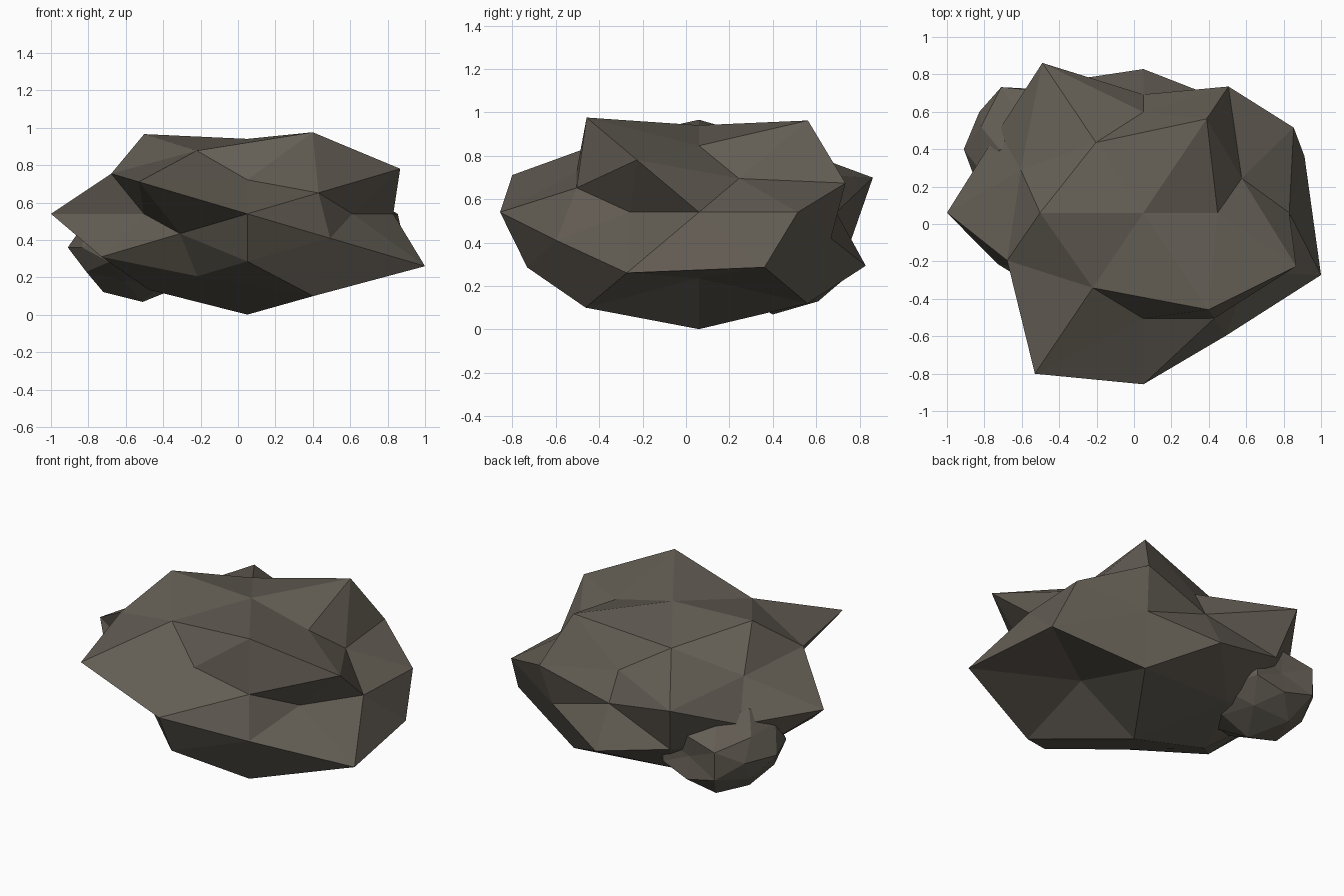
import bpy, bmesh
from mathutils import Vector

if "Cube" in bpy.data.objects:
    bpy.data.objects.remove(bpy.data.objects["Cube"])

# Direction families of a once-subdivided icosahedron (42 points, 80 faces)
FAMILIES = {
    "X": (1, 0, 0), "Y": (0, 1, 0), "Z": (0, 0, 1),
    "A": (.5257, 0, .8507), "B": (0, .8507, .5257), "C": (.8507, .5257, 0),
    "D": (.309, .5, .809), "E": (.809, .309, .5), "F": (.5, .809, .309),
}


def signs(c):
    return (1, -1) if c else (1,)


def make_rock(name, centre, scale, radii, mat):
    """Hull of unit directions, then each point pushed in or out along its ray."""
    bm = bmesh.new()
    lengths = []
    for key, (x, y, z) in FAMILIES.items():
        r = iter(radii[key])
        for sx in signs(x):
            for sy in signs(y):
                for sz in signs(z):
                    v = bm.verts.new(Vector((x * sx, y * sy, z * sz)).normalized())
                    lengths.append((v, next(r)))
    bmesh.ops.convex_hull(bm, input=bm.verts[:])
    for v, r in lengths:
        v.co = Vector([v.co[i] * r * scale[i] + centre[i] for i in range(3)])
    bmesh.ops.recalc_face_normals(bm, faces=bm.faces[:])
    mesh = bpy.data.meshes.new(name)
    bm.to_mesh(mesh)
    bm.free()
    mesh.materials.append(mat)
    obj = bpy.data.objects.new(name, mesh)
    bpy.context.collection.objects.link(obj)
    return obj


stone = bpy.data.materials.new("stone")
stone.diffuse_color = (.125, .11, .088, 1)
stone.use_nodes = True
stone.node_tree.nodes["Principled BSDF"].inputs["Base Color"].default_value = stone.diffuse_color

# Large boulder (signs run + then - for x, y, z)
make_rock("boulder", (.05, .06, .54), (1, .917, .477), {
    "X": (.78, 1.05), "Y": (.69, 1.0), "Z": (.84, 1.13),
    "A": (.755, .75, 1.05, 1.0),
    "B": (.69, .985, .725, 1.015),
    "C": (.945, .66, .91, .65),
    "D": (1.095, 1.09, 1.13, 1.14, .82, 1.0, .875, .865),
    "E": (.65, 1.065, 1.01, 1.174, .81, .95, .90, .964),
    "F": (.91, .82, .76, .885, 1.08, .94, 1.16, .72),
}, stone)

# Small rock tucked under the back left
make_rock("small_rock", (-.51, .40, .36), (.4, .41, .28), {
    "X": (.9, 1.0), "Y": (.72, .9), "Z": (.95, 1.04),
    "A": (.9, .9, 1.0, 1.0),
    "B": (.9, .92, .9, .9),
    "C": (.9, .9, .93, .95),
    "D": (.9, .9, .9, .85, .9, 1.02, .9, .8),
    "E": (.9, .9, .9, .9, .95, .93, .95, .93),
    "F": (.9, .9, .9, .9, 1.0, 1.0, .9, .9),
}, stone)
